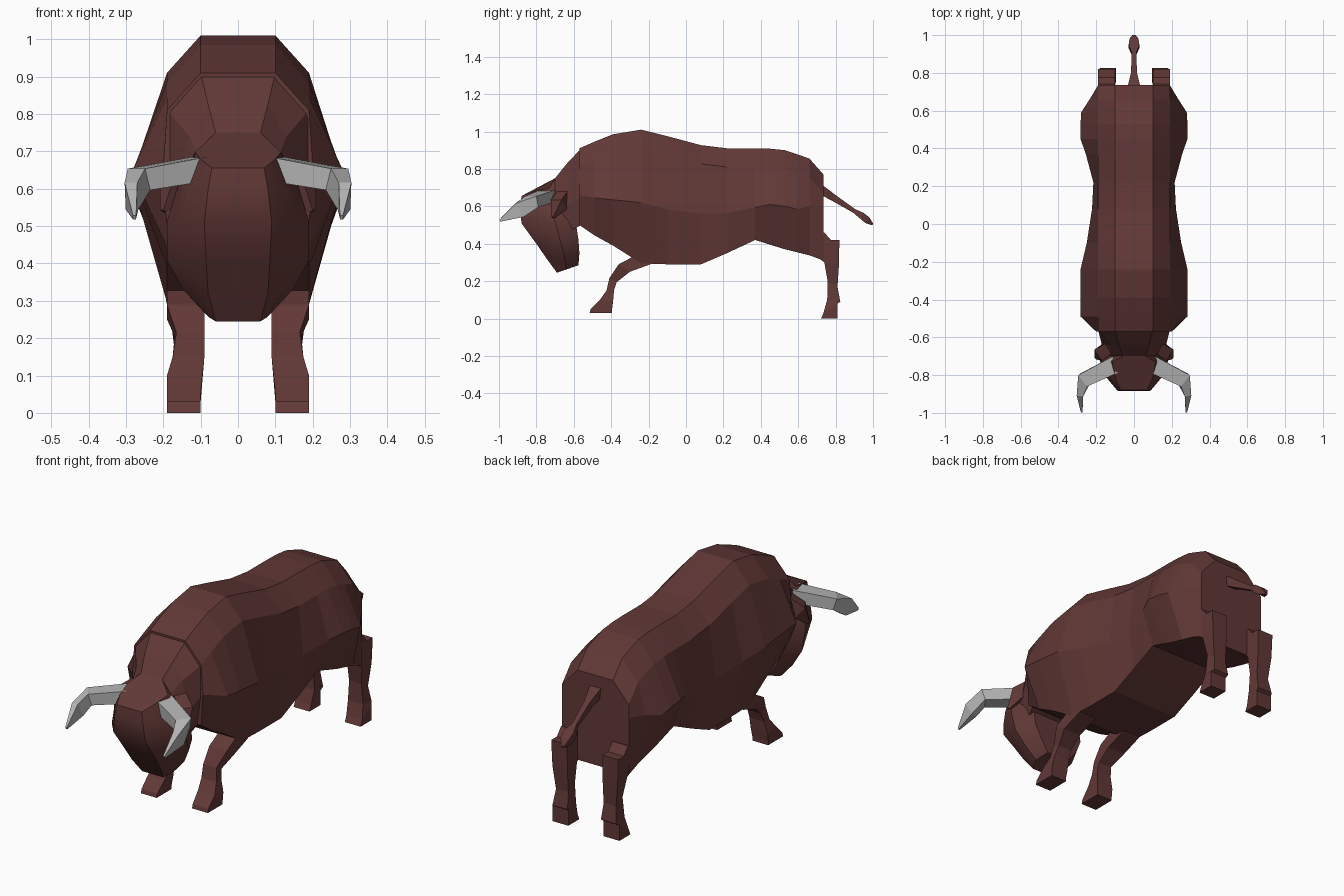
import bpy, bmesh, math
from mathutils import Vector


def material(name, rgb):
    m = bpy.data.materials.new(name)
    m.diffuse_color = (*rgb, 1)
    return m


HIDE = material("brown hide", (0.12, 0.04, 0.037))
HORN = material("pale grey horn", (0.46, 0.46, 0.46))


def loft(name, rings, mat, smooth=None):
    """Skin a series of equal rings and close both ends."""
    bm = bmesh.new()
    vs = [[bm.verts.new(p) for p in r] for r in rings]
    n = len(vs[0])
    for a, b in zip(vs, vs[1:]):
        for i in range(n):
            j = (i + 1) % n
            bm.faces.new((a[i], a[j], b[j], b[i]))
    bm.faces.new(vs[0])
    bm.faces.new(vs[-1][::-1])
    bmesh.ops.recalc_face_normals(bm, faces=bm.faces)
    me = bpy.data.meshes.new(name)
    bm.to_mesh(me)
    bm.free()
    me.materials.append(mat)
    ob = bpy.data.objects.new(name, me)
    bpy.context.collection.objects.link(ob)
    if smooth:
        bpy.ops.object.select_all(action='DESELECT')
        bpy.context.view_layer.objects.active = ob
        ob.select_set(True)
        bpy.ops.object.shade_smooth_by_angle(angle=math.radians(smooth))
    return ob


def sym(half):
    """Complete a half ring across x = 0."""
    return half + [(-x, y, z) for x, y, z in reversed(half)]


def pair(name, rings, mat):
    """Build a part on both sides."""
    for side, s in (("right", 1), ("left", -1)):
        loft(f"{name}_{side}", [[(s * p[0], p[1], p[2]) for p in r] for r in rings], mat)


def tube(path):
    """Rectangular rings along a path of (x, y, z, half width, half height)."""
    rings = []
    pts = [Vector(p[:3]) for p in path]
    for i, p in enumerate(path):
        t = (pts[min(i + 1, len(pts) - 1)] - pts[max(i - 1, 0)]).normalized()
        side = t.cross(Vector((0, 0, 1))).normalized()
        up = side.cross(t)
        rings.append([pts[i] + side * a * p[3] + up * b * p[4]
                      for a, b in ((1, 1), (-1, 1), (-1, -1), (1, -1))])
    return rings


# Body: y, top, widest height, bottom, half width
body = [
    (-0.57, 0.91, 0.66, 0.50, 0.20),
    (-0.49, 0.945, 0.645, 0.445, 0.283),
    (-0.39, 0.985, 0.635, 0.39, 0.283),
    (-0.24, 1.01, 0.62, 0.295, 0.283),
    (-0.10, 0.975, 0.585, 0.29, 0.25),
    (0.08, 0.927, 0.56, 0.29, 0.222),
    (0.22, 0.91, 0.565, 0.35, 0.215),
    (0.37, 0.91, 0.595, 0.42, 0.255),
    (0.45, 0.908, 0.61, 0.395, 0.283),
    (0.53, 0.90, 0.60, 0.37, 0.283),
    (0.59, 0.88, 0.585, 0.355, 0.28),
    (0.66, 0.855, 0.60, 0.338, 0.235),
    (0.735, 0.77, 0.60, 0.31, 0.19),
]
loft("body", [sym([(0.1, y, t), (0.19, y, t - 0.1), (w, y, m), (0.19, y, b)])
              for y, t, m, b, w in body], HIDE)

# Neck
loft("neck", [
    sym([(0.1, -0.56, 0.91), (0.19, -0.56, 0.81), (0.19, -0.56, 0.65), (0.17, -0.56, 0.5)]),
    sym([(0.08, -0.64, 0.825), (0.13, -0.64, 0.74), (0.17, -0.64, 0.6), (0.15, -0.62, 0.47)]),
    sym([(0.06, -0.70, 0.75), (0.11, -0.70, 0.69), (0.15, -0.70, 0.57), (0.13, -0.68, 0.45)]),
], HIDE)

# Head: front height, front y, front half width, side y, side half width, back y, back height
head = [
    (0.655, -0.88, 0.07, -0.73, 0.115, -0.70, 0.75),
    (0.60, -0.885, 0.08, -0.72, 0.16, -0.60, 0.62),
    (0.51, -0.88, 0.09, -0.70, 0.19, -0.59, 0.52),
    (0.40, -0.80, 0.085, -0.67, 0.19, -0.575, 0.42),
    (0.32, -0.745, 0.08, -0.65, 0.15, -0.57, 0.35),
    (0.245, -0.69, 0.06, -0.64, 0.085, -0.575, 0.285),
]
rings = []
for z, yf, wf, ys, ws, yb, zb in head:
    zs = z + (zb - z) * 0.45
    rings.append(sym([(wf, yf, z), (wf * 0.4 + ws * 0.6, yf * 0.6 + ys * 0.4, z + (zs - z) * 0.5),
                      (ws, ys, zs), (min(ws, 0.06 if z > 0.65 else ws * 0.75), yb, zb)]))
loft("head", rings, HIDE, 35)

# Ears
pair("ear", tube([(0.10, -0.64, 0.66, 0.03, 0.04), (0.17, -0.68, 0.61, 0.035, 0.035),
                  (0.20, -0.71, 0.54, 0.006, 0.006)]), HIDE)

# Horns
pair("horn", tube([(0.09, -0.74, 0.655, 0.045, 0.032), (0.265, -0.825, 0.625, 0.038, 0.03),
                   (0.285, -0.89, 0.58, 0.017, 0.042), (0.277, -0.995, 0.523, 0.004, 0.006)]), HORN)

# Legs: front y, front z, back y, back z, inner x, outer x
front_leg = [
    (-0.33, 0.40, -0.14, 0.34, 0.09, 0.19),
    (-0.275, 0.335, -0.19, 0.29, 0.09, 0.19),
    (-0.36, 0.29, -0.30, 0.25, 0.09, 0.19),
    (-0.41, 0.215, -0.37, 0.195, 0.09, 0.165),
    (-0.425, 0.15, -0.385, 0.15, 0.09, 0.175),
    (-0.46, 0.10, -0.39, 0.09, 0.095, 0.19),
    (-0.51, 0.05, -0.395, 0.05, 0.1, 0.19),
    (-0.515, 0.03, -0.395, 0.03, 0.1, 0.19),
]
rear_leg = [
    (0.66, 0.45, 0.74, 0.46, 0.1, 0.19),
    (0.67, 0.36, 0.775, 0.42, 0.1, 0.19),
    (0.70, 0.33, 0.82, 0.42, 0.1, 0.19),
    (0.74, 0.30, 0.818, 0.29, 0.1, 0.185),
    (0.757, 0.20, 0.81, 0.17, 0.1, 0.17),
    (0.755, 0.10, 0.825, 0.09, 0.095, 0.18),
    (0.735, 0.03, 0.81, 0.08, 0.1, 0.19),
    (0.722, 0.0, 0.81, 0.0, 0.1, 0.19),
]
for name, leg in (("front_leg", front_leg), ("rear_leg", rear_leg)):
    pair(name, [[(i, yf, zf), (o, yf, zf), (o, yb, zb), (i, yb, zb)]
                for yf, zf, yb, zb, i, o in leg], HIDE)

# Tail with tuft
loft("tail", tube([(0, 0.72, 0.69, 0.032, 0.025), (0, 0.79, 0.645, 0.016, 0.018),
                   (0, 0.90, 0.575, 0.012, 0.011), (0, 0.94, 0.55, 0.028, 0.018),
                   (0, 0.97, 0.525, 0.024, 0.018), (0, 0.998, 0.503, 0.008, 0.005)]), HIDE)
